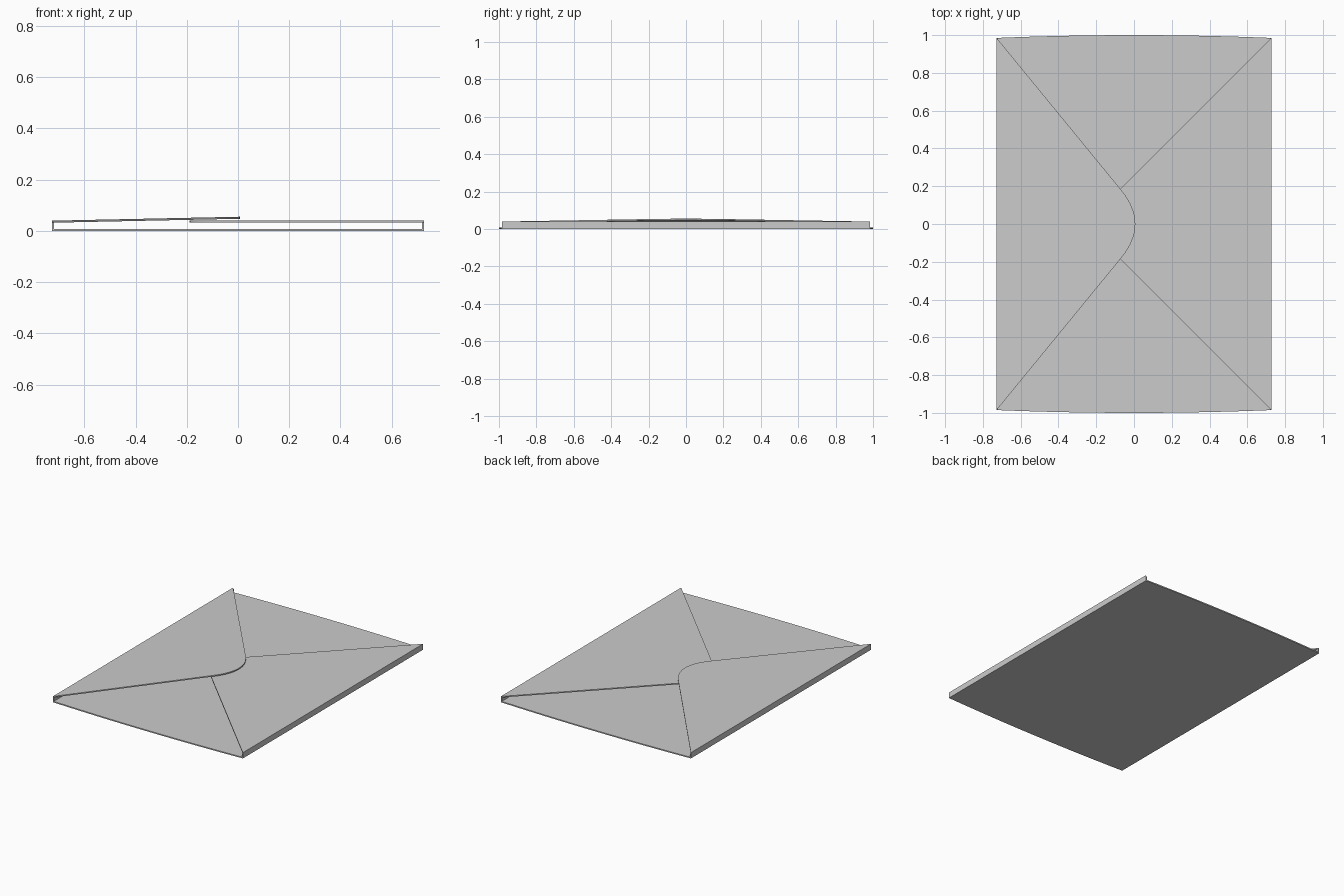
import bpy, bmesh

cube = bpy.data.objects.get("Cube")
if cube:
    bpy.data.objects.remove(cube, do_unlink=True)

HALF_X, HALF_Y, BOW = 0.727, 0.985, 1.0
SHEET = 0.008      # paper thickness
FOLD = 0.032       # height of the folds

paper = bpy.data.materials.new("grey paper")
paper.use_nodes = True
GREY = (0.6, 0.6, 0.6, 1)
paper.diffuse_color = GREY
paper.node_tree.nodes["Principled BSDF"].inputs["Base Color"].default_value = GREY


def sheet(name, outline, height, thick=SHEET):
    """Flat panel whose underside follows height(x)."""
    bm = bmesh.new()
    face = bm.faces.new([bm.verts.new((x, y, height(x))) for x, y in outline])
    ext = bmesh.ops.extrude_face_region(bm, geom=[face])
    top = [v for v in ext["geom"] if isinstance(v, bmesh.types.BMVert)]
    bmesh.ops.translate(bm, verts=top, vec=(0, 0, thick))
    bmesh.ops.recalc_face_normals(bm, faces=bm.faces)
    mesh = bpy.data.meshes.new(name)
    bm.to_mesh(mesh)
    bm.free()
    mesh.materials.append(paper)
    obj = bpy.data.objects.new(name, mesh)
    bpy.context.collection.objects.link(obj)
    return obj


def flap_outline(side, apex, start, steps=14):
    """Triangle hinged on one long side, its point rounded by a curve."""
    hinge = side * HALF_X
    y = HALF_Y * (start - apex) / (hinge - apex)
    pts = [(hinge, HALF_Y)]
    for i in range(steps + 1):
        t = i / steps
        pts.append((start + 2 * t * (1 - t) * (apex - start), y * (1 - 2 * t)))
    return pts + [(hinge, -HALF_Y)]


# Back panel with gently bowed ends
N = 16
xs = [HALF_X * (2 * i / N - 1) for i in range(N + 1)]
end = [(x, BOW - (BOW - HALF_Y) * (x / HALF_X) ** 2) for x in xs]
sheet("back_panel", end + [(x, -y) for x, y in reversed(end)], lambda x: 0)

# Folded long edges
for name, side in (("left_fold", 1), ("right_fold", -1)):
    a, b = side * HALF_X, side * (HALF_X - SHEET)
    sheet(name, [(a, HALF_Y), (b, HALF_Y), (b, -HALF_Y), (a, -HALF_Y)],
          lambda x: SHEET, FOLD - SHEET)

# Lower flap lies flat; closing flap rises over it
sheet("lower_flap", flap_outline(1, -0.258, -0.12), lambda x: FOLD)
sheet("closing_flap", flap_outline(-1, 0.08, -0.066),
      lambda x: FOLD + 0.021 * (x + HALF_X))
